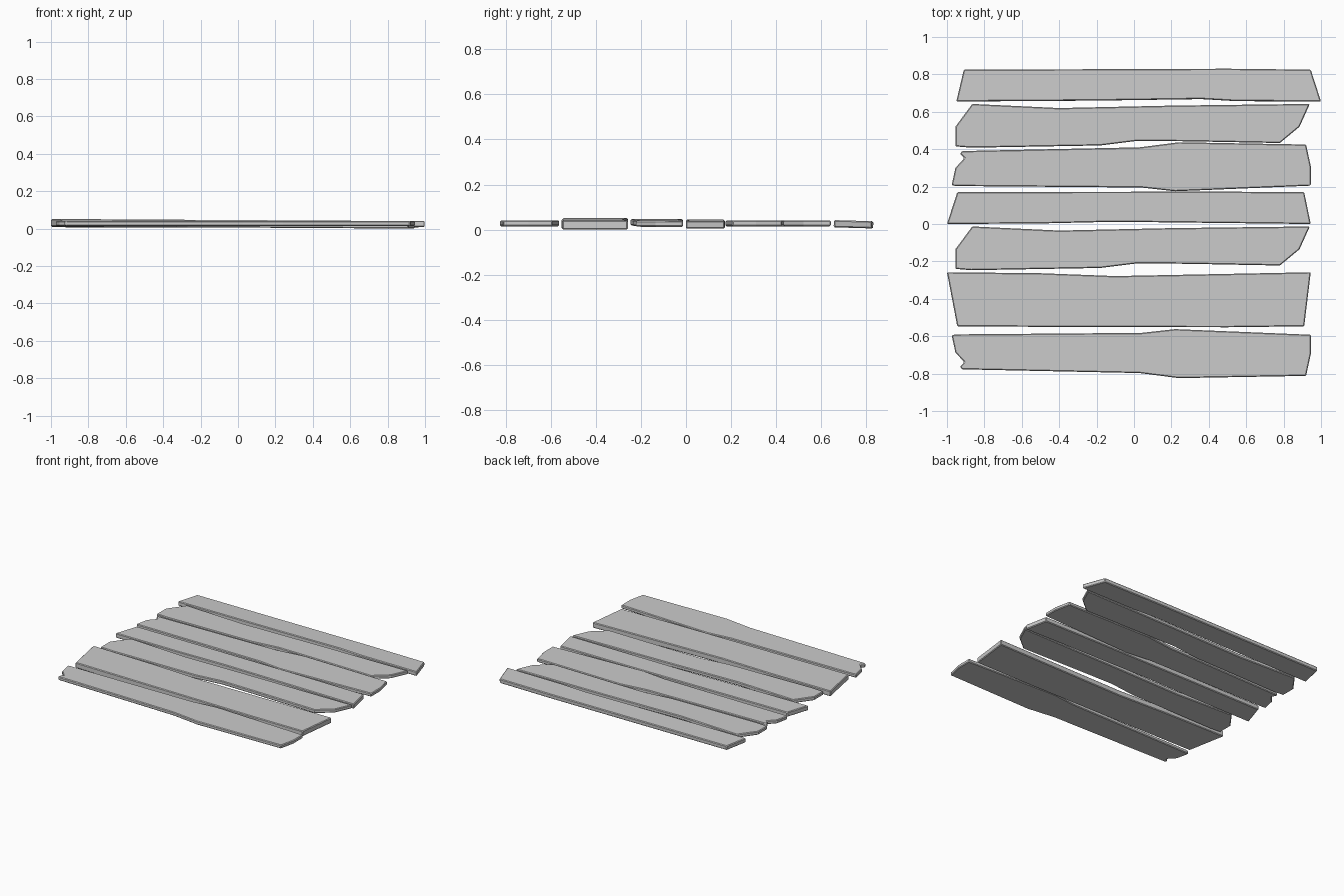
import bpy, bmesh, math

if "Cube" in bpy.data.objects:
    bpy.data.objects.remove(bpy.data.objects["Cube"])

# Plank outlines seen from the top (x, y)
SLANTED = [(-.95, .655), (-.2, .66), (.36, .668), (.55, .657), (1, .655),
           (.945, .825), (.5, .83), (-.3, .827), (-.91, .825)]
TRAPEZOID = [(-1, 0), (-.5, .003), (-.1, .012), (.945, 0),
             (.91, .17), (.5, .173), (-.4, .172), (-.945, .17)]
CHIPPED = [(-.955, .415), (-.87, .408), (-.18, .42), (.02, .445), (.3, .442),
           (.78, .433), (.885, .52), (.94, .642), (.2, .633), (-.4, .62),
           (-.865, .642), (-.955, .52)]
SPLINTERED = [(-.975, .207), (-.95, .203), (.04, .195), (.22, .175), (.945, .205),
              (.945, .31), (.92, .425), (.24, .437), (.03, .41), (-.92, .39),
              (-.93, .375), (-.907, .352), (-.955, .30)]


def plank(name, outline, z0, z1, sy=1, dy=0, tilt=0.0, roll=0.0):
    """Extrude an outline from z0 to z1; tilt lifts the left end, roll the back edge."""
    pts = [(x, y * sy + dy) for x, y in outline]
    if sy < 0:
        pts.reverse()
    cy = sum(p[1] for p in pts) / len(pts)
    cz = (z0 + z1) / 2
    h = (z1 - z0) / 2
    bm = bmesh.new()
    low = bm.faces.new([bm.verts.new((x, y - cy, -h)) for x, y in pts])
    top = bmesh.ops.extrude_face_region(bm, geom=[low])
    for v in top["geom"]:
        if isinstance(v, bmesh.types.BMVert):
            v.co.z = h
    bmesh.ops.recalc_face_normals(bm, faces=bm.faces)
    me = bpy.data.meshes.new(name)
    bm.to_mesh(me)
    bm.free()
    ob = bpy.data.objects.new(name, me)
    bpy.context.collection.objects.link(ob)
    ob.location = (0, cy, cz)
    ob.rotation_euler = (roll, tilt, 0)
    # Worn edges
    bev = ob.modifiers.new("worn_edges", "BEVEL")
    bev.width = .005
    bev.segments = 1
    bev.limit_method = 'ANGLE'
    bev.angle_limit = math.radians(50)
    return ob


# Planks from the back to the front
plank("plank_1_back", SLANTED, .008, .04, roll=-.03)
plank("plank_2", CHIPPED, .015, .041)
plank("plank_3", SPLINTERED, .015, .041)
plank("plank_4_middle", TRAPEZOID, .007, .042, tilt=.003)
plank("plank_5", CHIPPED, .016, .043, dy=-.655, tilt=.004)
plank("plank_6_wide", TRAPEZOID, .006, .046, sy=-1.7, dy=-.258, tilt=.006)
plank("plank_7_front", SPLINTERED, .015, .041, sy=-1, dy=-.387)
